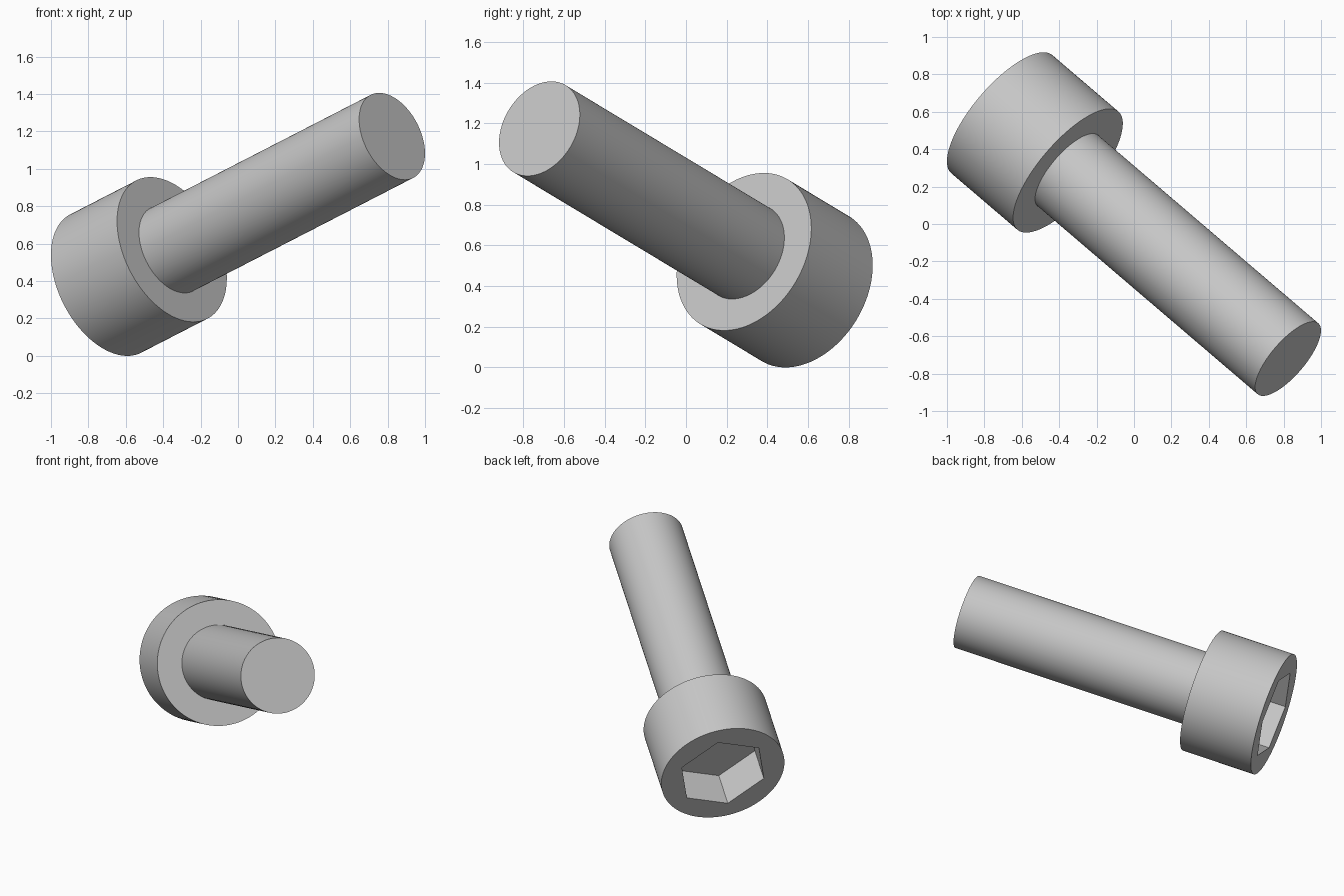
import bpy, bmesh, math
from mathutils import Vector, Matrix

cube = bpy.data.objects.get("Cube")
if cube:
    bpy.data.objects.remove(cube, do_unlink=True)

SEGMENTS = 120          # multiple of six, so the socket corners are exact
HEAD_R, SHAFT_R, SOCKET_R = 0.4156, 0.2494, 0.302
HEAD_LEN, TOTAL_LEN, SOCKET_DEPTH = 0.499, 2.161, 0.255

# Plain grey metal
steel = bpy.data.materials.new("grey steel")
steel.use_nodes = True
grey = (0.57, 0.57, 0.57, 1)
steel.diffuse_color = grey
steel.node_tree.nodes["Principled BSDF"].inputs["Base Color"].default_value = grey

# Tilted frame: local z runs from the head to the shaft tip,
# local x points at one corner of the socket
axis = Vector((0.708, -0.605, 0.364)).normalized()
corner = Vector((-0.14, 0.387, 0.91))
corner = (corner - axis * corner.dot(axis)).normalized()
frame = Matrix((corner, axis.cross(corner), axis)).transposed().to_4x4()
frame.translation = (-0.7066, 0.587, 0.387)


def circle(angle):
    return 1.0


def hexagon(angle):
    side = math.pi / 3
    return math.cos(side / 2) / math.cos(angle % side - side / 2)


def turned_part(name, profile, cap_start=False, cap_end=False):
    """Bridge rings given as (shape, radius, height) into one part."""
    bm = bmesh.new()
    rings = []
    for shape, radius, height in profile:
        ring = []
        for i in range(SEGMENTS):
            a = math.tau * i / SEGMENTS
            r = radius * shape(a)
            ring.append(bm.verts.new((r * math.cos(a), r * math.sin(a), height)))
        rings.append(ring)
    for low, high in zip(rings, rings[1:]):
        for i in range(SEGMENTS):
            j = (i + 1) % SEGMENTS
            bm.faces.new((low[i], low[j], high[j], high[i]))
    if cap_start:
        bm.faces.new(rings[0][::-1])
    if cap_end:
        bm.faces.new(rings[-1])
    mesh = bpy.data.meshes.new(name)
    bm.to_mesh(mesh)
    bm.free()
    mesh.materials.append(steel)
    obj = bpy.data.objects.new(name, mesh)
    bpy.context.collection.objects.link(obj)
    obj.matrix_world = frame
    bpy.ops.object.select_all(action='DESELECT')
    obj.select_set(True)
    bpy.context.view_layer.objects.active = obj
    bpy.ops.object.shade_smooth_by_angle(angle=math.radians(30))
    return obj


# Head: socket floor, socket wall, rim, outer wall, underside
turned_part("bolt_head", [
    (hexagon, SOCKET_R, SOCKET_DEPTH),
    (hexagon, SOCKET_R, 0),
    (circle, HEAD_R, 0),
    (circle, HEAD_R, HEAD_LEN),
    (circle, SHAFT_R, HEAD_LEN),
], cap_start=True)

# Shaft: plain cylinder with a flat tip
turned_part("bolt_shaft", [
    (circle, SHAFT_R, HEAD_LEN),
    (circle, SHAFT_R, TOTAL_LEN),
], cap_end=True)
